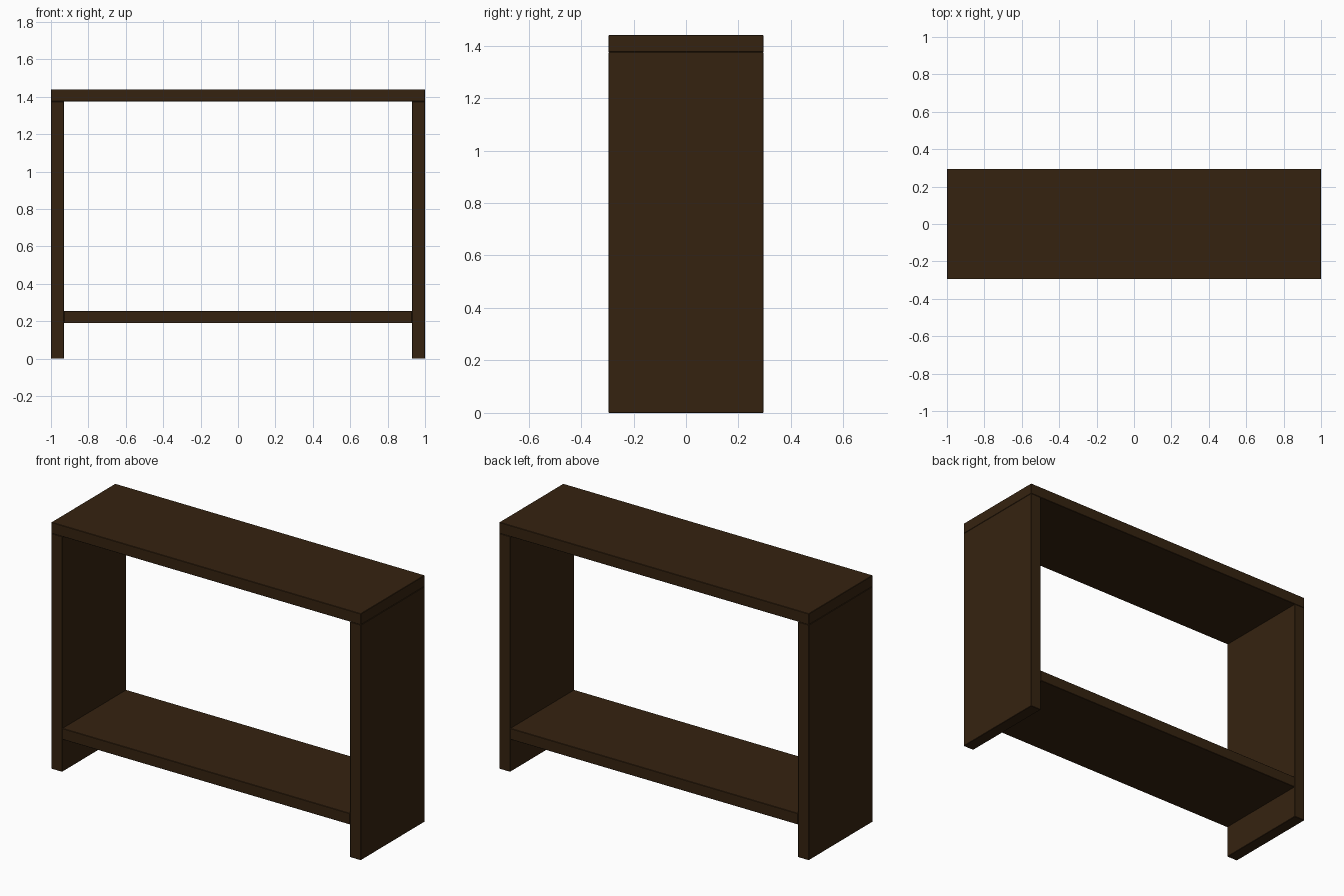
import bpy

if "Cube" in bpy.data.objects:
    bpy.data.objects.remove(bpy.data.objects["Cube"], do_unlink=True)

WIDTH, DEPTH, HEIGHT = 2.0, 0.59, 1.44
BOARD = 0.065      # thickness of the horizontal boards
SIDE = 0.07        # thickness of the upright panels
SHELF_Z = 0.19     # underside of the lower shelf

# Dark stained wood
wood = bpy.data.materials.new("dark brown wood")
wood.use_nodes = True
colour = (0.036, 0.0165, 0.005, 1)
wood.diffuse_color = colour
bsdf = wood.node_tree.nodes["Principled BSDF"]
bsdf.inputs["Base Color"].default_value = colour
bsdf.inputs["Roughness"].default_value = 0.8


def board(name, size, centre):
    """A square-cut plank with a hairline softened edge."""
    bpy.ops.mesh.primitive_cube_add(size=1, location=centre)
    obj = bpy.context.object
    obj.name = name
    obj.scale = size
    bpy.ops.object.transform_apply(location=False, rotation=False, scale=True)
    bevel = obj.modifiers.new("edge", "BEVEL")
    bevel.width = 0.002
    bevel.segments = 1
    obj.data.materials.append(wood)
    return obj


# Top board spans the full width and rests on the side panels
board("top_board", (WIDTH, DEPTH, BOARD), (0, 0, HEIGHT - BOARD / 2))

# Side panels reach the floor
panel_height = HEIGHT - BOARD
for name, s in (("left_panel", 1), ("right_panel", -1)):
    board(name, (SIDE, DEPTH, panel_height),
          (s * (WIDTH - SIDE) / 2, 0, panel_height / 2))

# Lower shelf fits between the panels
board("lower_shelf", (WIDTH - 2 * SIDE, DEPTH, BOARD),
      (0, 0, SHELF_Z + BOARD / 2))
